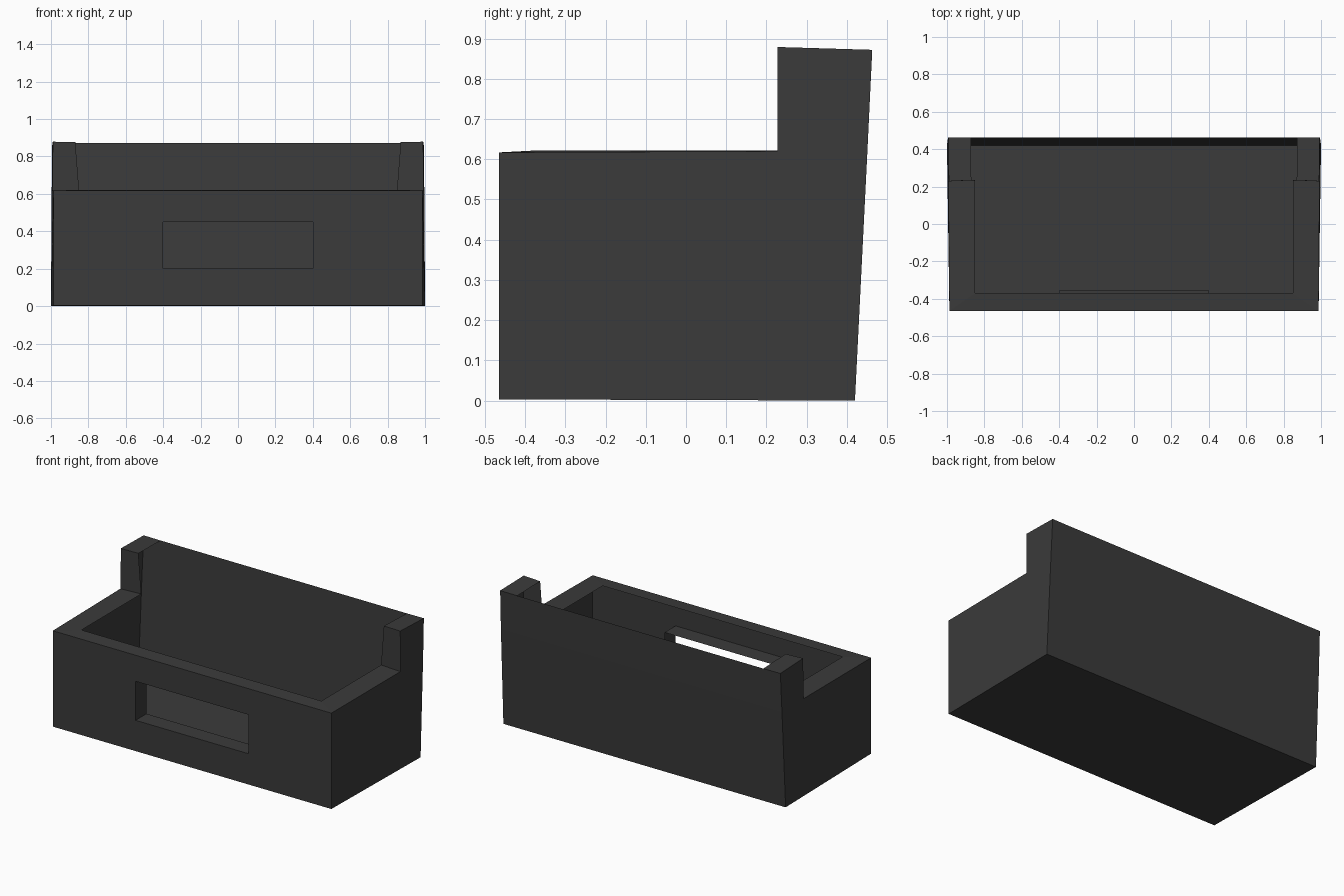
import bpy

if "Cube" in bpy.data.objects:
    bpy.data.objects.remove(bpy.data.objects["Cube"])

mat = bpy.data.materials.new("charcoal_grey")
mat.use_nodes = True
COLOR = (0.043, 0.043, 0.043, 1)
mat.diffuse_color = COLOR
mat.node_tree.nodes["Principled BSDF"].inputs["Base Color"].default_value = COLOR


def sheet(name, faces, mirror=False):
    """Thin-shell part from corner lists, optionally mirrored across x."""
    verts, polys = [], []
    for face in faces:
        polys.append(range(len(verts), len(verts) + len(face)))
        verts += face
    mesh = bpy.data.meshes.new(name)
    mesh.from_pydata(verts, [], [list(p) for p in polys])
    mesh.materials.append(mat)
    obj = bpy.data.objects.new(name, mesh)
    bpy.context.collection.objects.link(obj)
    weld = obj.modifiers.new("weld", 'WELD')
    weld.merge_threshold = 0.0005
    if mirror:
        obj.modifiers.new("mirror", 'MIRROR')
    return obj


def ring(a, b):
    """Quads joining two matching closed loops."""
    n = len(a)
    return [[a[i], a[(i + 1) % n], b[(i + 1) % n], b[i]] for i in range(n)]


def rect(x, y, z0, z1):
    return [(-x, y, z0), (x, y, z0), (x, y, z1), (-x, y, z1)]


# Main corners of the +x half
FRONT, STEP = -0.465, 0.228
front_low = (0.987, FRONT, 0.003)
front_top = (0.987, FRONT, 0.617)
back_low = (1.0, 0.42, 0)
back_mid = (0.996, 0.451, 0.62)
back_top = (0.993, 0.463, 0.872)
step_low = (0.992, STEP, 0.62)
step_top = (0.99, STEP, 0.879)
rim_front = (0.85, -0.37, 0.622)
rim_back = (0.85, STEP + 0.006, 0.622)
post_front = (0.87, STEP + 0.006, 0.877)
post_back = (0.872, 0.463, 0.871)


def flip(p):
    return (-p[0], p[1], p[2])


# Base and leaning back
sheet("floor", [[front_low, flip(front_low), flip(back_low), back_low]])
sheet("back_panel", [[back_low, flip(back_low), flip(back_mid), back_mid],
                     [back_mid, flip(back_mid), flip(back_top),
                      flip(post_back), post_back, back_top]])

# Front with a rectangular opening and its inward sleeve
outer = [flip(front_low), front_low, front_top, flip(front_top)]
opening = rect(0.4, FRONT, 0.2, 0.45)
sheet("front_panel", ring(outer, opening))
sheet("opening_sleeve", ring(opening, rect(0.4, -0.355, 0.2, 0.45)))

# Sides, stepped up at the back
sheet("side_panel", [[front_low, back_low, back_mid, step_low, front_top],
                     [step_low, back_mid, back_top, step_top]], True)

# Flat rim flange around the open top
sheet("front_rim", [[flip(front_top), front_top, rim_front, flip(rim_front)]])
sheet("side_rim", [[front_top, step_low, rim_back, rim_front]], True)

# Rear corner posts: front face and cap
sheet("corner_post", [[rim_back, step_low, step_top, post_front],
                      [post_front, step_top, back_top, post_back]], True)
